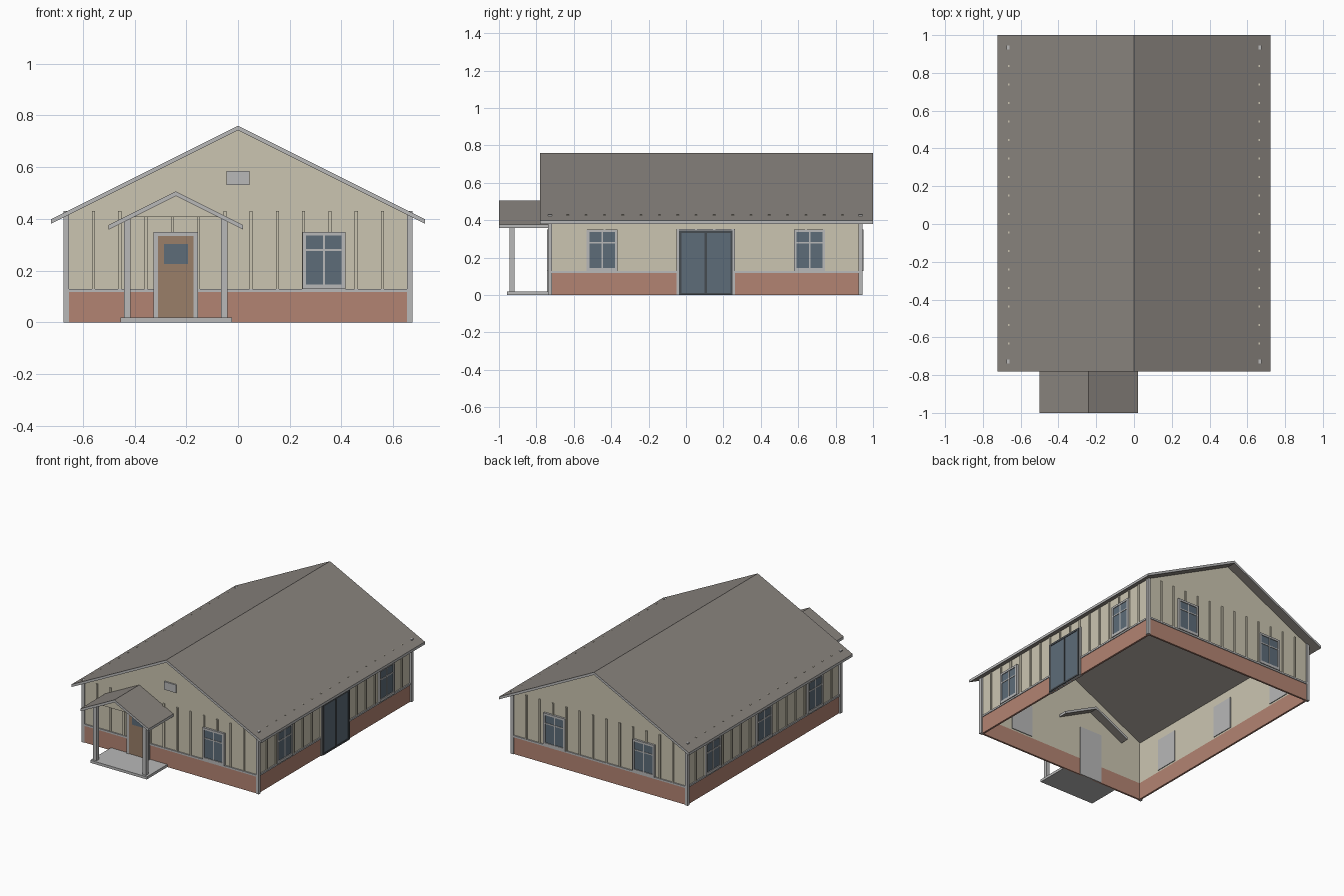
import bpy, bmesh
from mathutils import Vector

if "Cube" in bpy.data.objects:
    bpy.data.objects.remove(bpy.data.objects["Cube"])


def mat(name, r, g, b):
    m = bpy.data.materials.new(name)
    m.diffuse_color = (r, g, b, 1)
    m.use_nodes = True
    m.node_tree.nodes["Principled BSDF"].inputs["Base Color"].default_value = m.diffuse_color
    return m


SIDING = mat("siding", .60, .56, .44)
BRICK = mat("brick", .45, .23, .17)
ROOF = mat("roofing", .25, .23, .21)
TRIM = mat("trim", .48, .48, .48)
GLASS = mat("glass", .11, .15, .19)
WOOD = mat("door_wood", .32, .21, .14)
DARK = mat("dark_metal", .06, .07, .08)

X, YF, YB = .66, -.73, .935      # wall planes: sides, front, back
EAVE = .41


def finish(name, bm, *mats):
    bmesh.ops.recalc_face_normals(bm, faces=bm.faces)
    me = bpy.data.meshes.new(name)
    bm.to_mesh(me)
    bm.free()
    ob = bpy.data.objects.new(name, me)
    bpy.context.collection.objects.link(ob)
    for m in mats:
        me.materials.append(m)
    return ob


def boxes(name, items, material):
    """One object from boxes given as (x0, x1, y0, y1, z0, z1)."""
    bm = bmesh.new()
    for x0, x1, y0, y1, z0, z1 in items:
        verts = bmesh.ops.create_cube(bm, size=1)["verts"]
        for v in verts:
            v.co = Vector((x0 + (v.co.x + .5) * (x1 - x0),
                           y0 + (v.co.y + .5) * (y1 - y0),
                           z0 + (v.co.z + .5) * (z1 - z0)))
    return finish(name, bm, material)


def prism(name, profile, y0, y1, *mats):
    """Extrude an (x, z) profile along y."""
    bm = bmesh.new()
    face = bm.faces.new([bm.verts.new((x, y0, z)) for x, z in profile])
    ext = bmesh.ops.extrude_face_region(bm, geom=[face])["geom"]
    for v in ext:
        if isinstance(v, bmesh.types.BMVert):
            v.co.y = y1
    return finish(name, bm, *mats)


def on_wall(side, u0, u1, d0, d1, z0, z1):
    """Box on a wall: u runs along the wall, d is distance outwards."""
    if side == "front":
        return (u0, u1, YF - d1, YF - d0, z0, z1)
    if side == "back":
        return (u0, u1, YB + d0, YB + d1, z0, z1)
    if side == "right":
        return (X + d0, X + d1, u0, u1, z0, z1)
    return (-X - d1, -X - d0, u0, u1, z0, z1)


def gable_roof(name, cx, half, ridge, thick, y0, y1):
    """Two-slope slab with light rake and eave edges."""
    low = ridge - half * .5
    ob = prism(name, [(cx - half, low), (cx, ridge), (cx + half, low),
                      (cx + half, low - thick), (cx, ridge - thick),
                      (cx - half, low - thick)], y0, y1, ROOF, TRIM)
    for p in ob.data.polygons:
        if abs(p.normal.z) < .1:
            p.material_index = 1


def window(side, name, c):
    w, z0, z1 = .083, .128, .35
    def b(u0, u1, d0, d1, a, e):
        return on_wall(side, c + u0, c + u1, d0, d1, a, e)
    boxes(name + "_frame", [
        b(-w, w, -.015, .005, z0, z1),
        b(-w, -w + .014, 0, .014, z0, z1), b(w - .014, w, 0, .014, z0, z1),
        b(-w, w, 0, .014, z1 - .014, z1), b(-w, w, 0, .014, z0, z0 + .018),
        b(-.004, .004, 0, .012, z0, z1), b(-w, w, 0, .012, .275, .283)], TRIM)
    boxes(name + "_glass", [b(-w + .01, w - .01, 0, .009, z0 + .01, z1 - .01)], GLASS)


# Walls: gable ends and long sides, open underneath
top = .742 - X * .5
gable = [(-X, .118), (X, .118), (X, top), (0, .742), (-X, top)]
prism("front_wall", gable, YF, YF + .01, SIDING)
prism("back_wall", gable, YB - .01, YB, SIDING)
boxes("side_walls", [on_wall(s, YF, YB, -.01, 0, .118, top)
                     for s in ("left", "right")], SIDING)

# Brick base, ledge and battens on every wall
SPAN = {"front": (-X, X, 13), "back": (-X, X, 13),
        "left": (YF, YB, 17), "right": (YF, YB, 17)}
for s, (a, b, n) in SPAN.items():
    boxes(s + "_brick_base", [on_wall(s, a, b, -.01, .003, 0, .118)], BRICK)
    boxes(s + "_ledge", [on_wall(s, a, b, 0, .008, .117, .129)], TRIM)
    step = (b - a) / n
    boxes(s + "_battens", [on_wall(s, a + i * step - .006, a + i * step + .006,
                                   0, .007, .129, .43) for i in range(1, n)], SIDING)

# Corner boards
boxes("corner_boards", [(x, x + .021, y, y + .021, 0, .43)
                        for x in (-.674, .653) for y in (-.738, .923)], TRIM)

# Windows
window("front", "front_window", .332)
for i, c in enumerate((-.339, .339)):
    window("back", f"back_window_{i + 1}", c)
for i, c in enumerate((-.448, .661)):
    window("right", f"right_window_{i + 1}", c)
for i, c in enumerate((-.448, .106, .661)):
    window("left", f"left_window_{i + 1}", c)

# Front door
boxes("front_door_frame", [
    on_wall("front", -.327, -.155, -.015, .005, 0, .35),
    on_wall("front", -.327, -.31, 0, .014, 0, .35),
    on_wall("front", -.172, -.155, 0, .014, 0, .35),
    on_wall("front", -.327, -.155, 0, .014, .333, .35)], TRIM)
boxes("front_door", [on_wall("front", -.31, -.172, 0, .010, .015, .333)], WOOD)
boxes("front_door_glass", [on_wall("front", -.287, -.193, 0, .012, .225, .303)], GLASS)

# Double glass door on the right side
boxes("side_door_casing", [on_wall("right", -.05, .262, -.015, .009, 0, .352)], TRIM)
boxes("side_door_glass", [on_wall("right", -.03, .242, 0, .011, .005, .338)], GLASS)
boxes("side_door_frame", [
    on_wall("right", -.037, -.025, 0, .014, 0, .345),
    on_wall("right", .237, .249, 0, .014, 0, .345),
    on_wall("right", .100, .112, 0, .014, 0, .345),
    on_wall("right", -.037, .249, 0, .014, .333, .345),
    on_wall("right", -.037, .249, 0, .014, 0, .012)], DARK)

# Gable vent
boxes("gable_vent", [on_wall("front", -.045, .045, 0, .01, .53, .585)], TRIM)

# Main roof
gable_roof("main_roof", 0, .722, .76, .018, -.78, 1.0)

# Porch: slab, posts, gable panel and roof
boxes("porch_slab", [(-.454, -.024, -.957, YF, 0, .018)], TRIM)
boxes("porch_posts", [(x, x + .025, -.944, -.918, .018, .40)
                      for x in (-.441, -.065)], TRIM)
prism("porch_gable", [(-.404, .407), (-.076, .407), (-.24, .489)], -.937, -.925, SIDING)
gable_roof("porch_roof", -.24, .26, .506, .018, -1.0, -.66)
